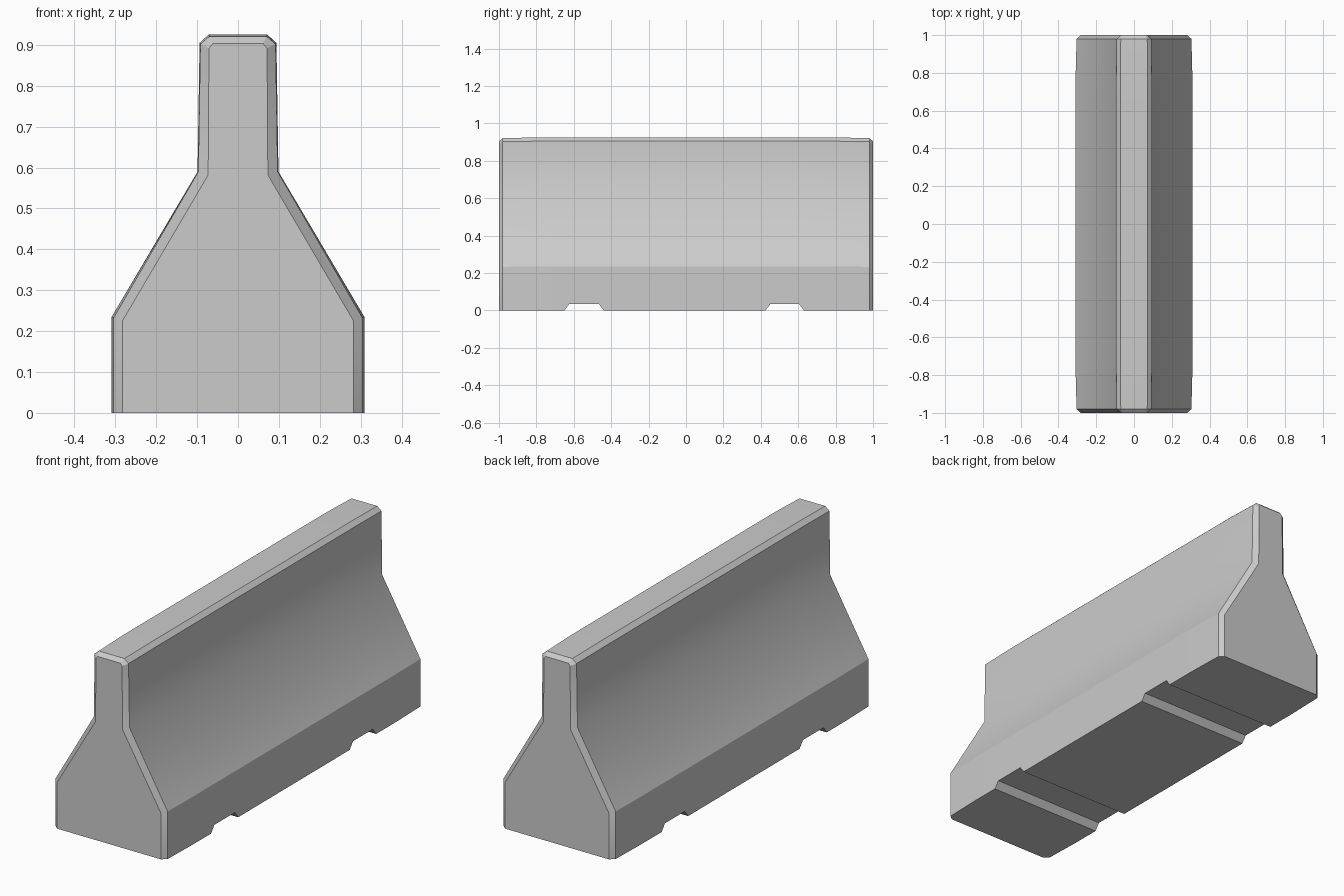
import bpy, bmesh, math

if "Cube" in bpy.data.objects:
    bpy.data.objects.remove(bpy.data.objects["Cube"])

# Right half of the cross-sections, bottom to top
BODY = [(0.309, 0.0), (0.309, 0.235), (0.099, 0.59), (0.094, 0.905), (0.072, 0.925)]
RIM = [(0.304, 0.0), (0.304, 0.233), (0.097, 0.59), (0.092, 0.902), (0.070, 0.921)]
END = [(0.282, 0.0), (0.282, 0.226), (0.073, 0.582), (0.071, 0.892), (0.061, 0.904)]

# Stations along the length: y, half profile, underside height (forklift slots)
SLOT = 0.033
stations = [(-1.0, END, 0), (-0.98, RIM, 0), (-0.79, BODY, 0),
            (-0.65, BODY, 0), (-0.625, BODY, SLOT), (-0.465, BODY, SLOT), (-0.44, BODY, 0),
            (0.425, BODY, 0), (0.45, BODY, SLOT), (0.605, BODY, SLOT), (0.63, BODY, 0),
            (0.79, BODY, 0), (0.98, RIM, 0), (1.0, END, 0)]


def ring(bm, y, half, lift):
    half = [(half[0][0], lift)] + half[1:]
    outline = half + [(-x, z) for x, z in reversed(half)]
    return [bm.verts.new((x, y, z)) for x, z in outline]


# Barrier body lofted through the stations, with chamfered ends
bm = bmesh.new()
rings = [ring(bm, *s) for s in stations]
for a, b in zip(rings, rings[1:]):
    n = len(a)
    for i in range(n):
        j = (i + 1) % n
        bm.faces.new((a[i], a[j], b[j], b[i]))
bm.faces.new(rings[0])
bm.faces.new(rings[-1])
bmesh.ops.recalc_face_normals(bm, faces=bm.faces)

mesh = bpy.data.meshes.new("concrete_barrier")
bm.to_mesh(mesh)
bm.free()
barrier = bpy.data.objects.new("concrete_barrier", mesh)
bpy.context.collection.objects.link(barrier)

# Soft bend between the slope and upper wall, crisp chamfers elsewhere
bpy.context.view_layer.objects.active = barrier
barrier.select_set(True)
bpy.ops.object.shade_smooth_by_angle(angle=math.radians(30))
